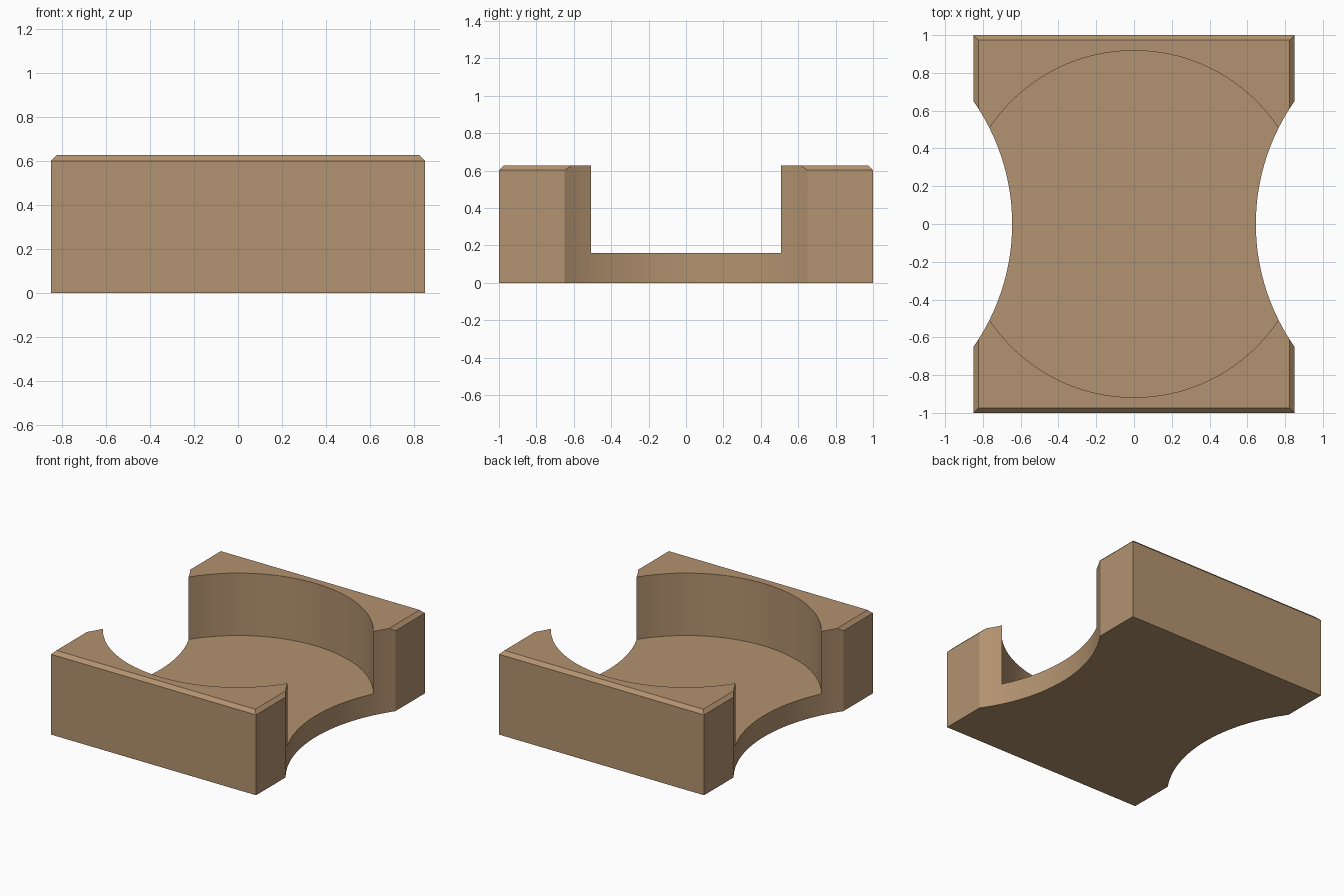
import bpy, bmesh

if "Cube" in bpy.data.objects:
    bpy.data.objects.remove(bpy.data.objects["Cube"])

W, L, H, C = 0.85, 1.0, 0.628, 0.026   # half width, half length, height, chamfer

wood = bpy.data.materials.new("tan wood")
wood.diffuse_color = (0.45, 0.29, 0.16, 1)
wood.use_nodes = True
wood.node_tree.nodes["Principled BSDF"].inputs["Base Color"].default_value = wood.diffuse_color

# block body: stacked rectangles, chamfered only around the top
bm = bmesh.new()
rings = [[bm.verts.new((sx * (W - i), sy * (L - i), z))
          for sx, sy in ((-1, -1), (1, -1), (1, 1), (-1, 1))]
         for i, z in ((0, 0), (0, H - C), (C, H))]
bm.faces.new(rings[0][::-1])
bm.faces.new(rings[-1])
for a, b in zip(rings, rings[1:]):
    for k in range(4):
        n = (k + 1) % 4
        bm.faces.new((a[k], a[n], b[n], b[k]))
mesh = bpy.data.meshes.new("cradle_block")
bm.to_mesh(mesh)
bm.free()
block = bpy.data.objects.new("cradle_block", mesh)
bpy.context.collection.objects.link(block)
mesh.materials.append(wood)


def cut(name, x, radius, z0, sides):
    """Subtract an upright cylinder rising from z0."""
    depth = 1.5
    bpy.ops.mesh.primitive_cylinder_add(vertices=sides, radius=radius, depth=depth,
                                        location=(x, 0, z0 + depth / 2))
    cutter = bpy.context.object
    cutter.name = name
    cutter.hide_render = True
    cutter.data.materials.append(wood)
    mod = block.modifiers.new(name, "BOOLEAN")
    mod.operation = "DIFFERENCE"
    mod.solver = "EXACT"
    mod.object = cutter
    bpy.context.view_layer.objects.active = block
    bpy.ops.object.modifier_apply(modifier=name)
    bpy.data.objects.remove(cutter)


# round pocket and the two side scallops
cut("pocket_cutter", 0, 0.918, 0.16, 128)
for side in (-1, 1):
    cut("scallop_cutter", side * 1.778, 1.133, -0.5, 160)

bpy.ops.object.select_all(action="DESELECT")
block.select_set(True)
bpy.context.view_layer.objects.active = block
bpy.ops.object.shade_smooth_by_angle(angle=0.4)
